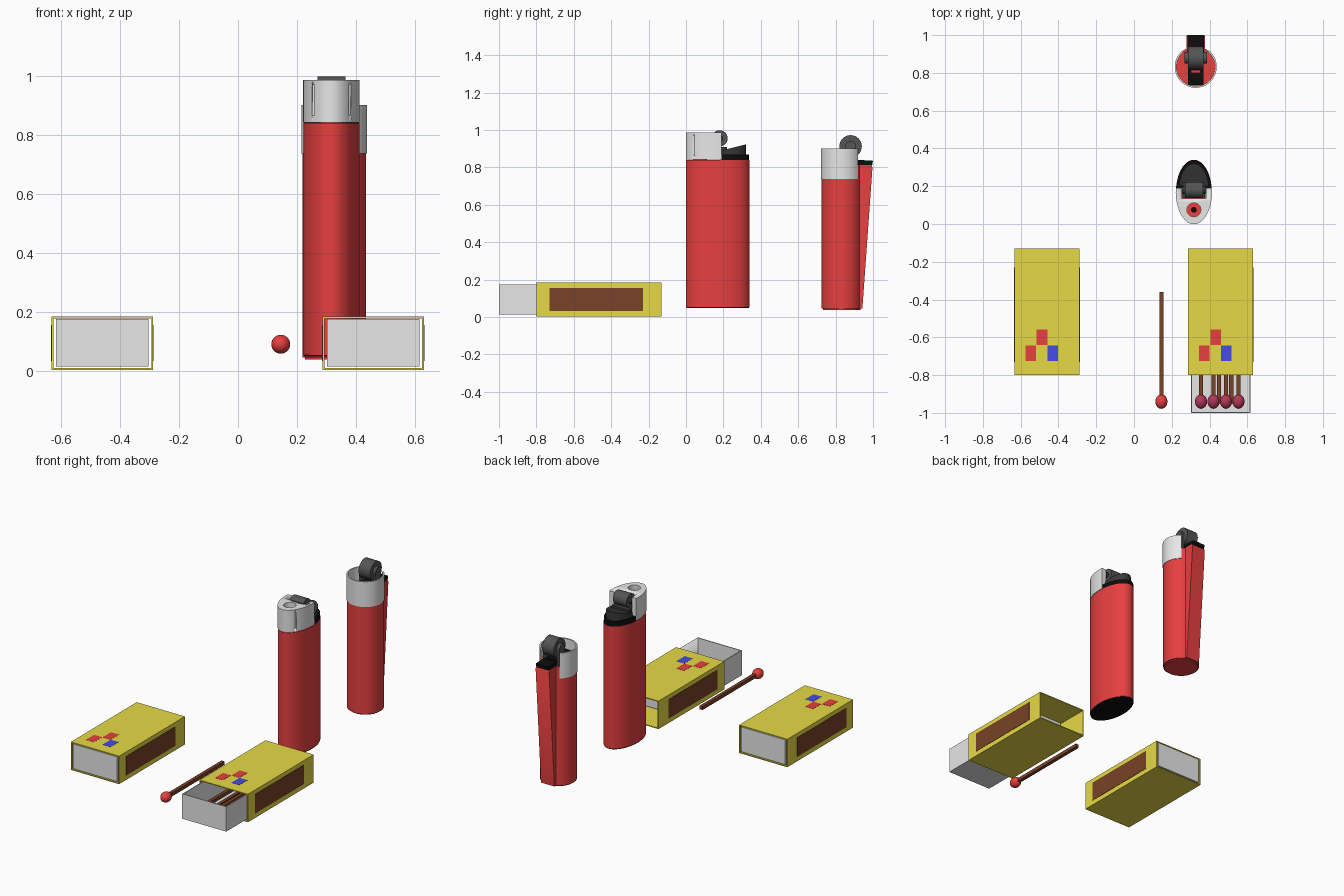
import bpy, bmesh, math
from mathutils import Vector

cube = bpy.data.objects.get("Cube")
if cube:
    bpy.data.objects.remove(cube, do_unlink=True)


def material(name, *rgb):
    m = bpy.data.materials.new(name)
    m.use_nodes = True
    m.diffuse_color = (*rgb, 1)
    m.node_tree.nodes["Principled BSDF"].inputs["Base Color"].default_value = (*rgb, 1)
    return m


RED = material("red", 0.8, 0.05, 0.05)
YELLOW = material("yellow", 0.8, 0.7, 0.06)
BLUE = material("blue", 0.06, 0.07, 0.8)
BROWN = material("brown", 0.19, 0.055, 0.02)
WHITE = material("light grey", 0.8, 0.8, 0.8)
STEEL = material("dark grey", 0.09, 0.09, 0.09)
CHARCOAL = material("charcoal", 0.04, 0.04, 0.04)
BLACK = material("black", 0.004, 0.004, 0.004)
MAROON = material("maroon", 0.45, 0.04, 0.1)


def finish(name, bm, mat, smooth=True):
    bmesh.ops.recalc_face_normals(bm, faces=bm.faces)
    mesh = bpy.data.meshes.new(name)
    bm.to_mesh(mesh)
    bm.free()
    mesh.materials.append(mat)
    ob = bpy.data.objects.new(name, mesh)
    bpy.context.collection.objects.link(ob)
    if smooth:
        bpy.ops.object.select_all(action='DESELECT')
        ob.select_set(True)
        bpy.context.view_layer.objects.active = ob
        bpy.ops.object.shade_smooth_by_angle(angle=math.radians(35))
    return ob


def prism(name, pts, lo, hi, mat, axis='z', tilt=None):
    """Extrude a 2D outline along z or x; tilt(y) lifts the top."""
    bm = bmesh.new()

    def ring(t, top):
        if axis == 'x':
            return [bm.verts.new((t, a, b)) for a, b in pts]
        return [bm.verts.new((a, b, t + (tilt(b) if tilt and top else 0))) for a, b in pts]
    low, high = ring(lo, False), ring(hi, True)
    bm.faces.new(low)
    bm.faces.new(high)
    for i in range(len(pts)):
        j = (i + 1) % len(pts)
        bm.faces.new((low[i], low[j], high[j], high[i]))
    return finish(name, bm, mat)


def box(name, x, y, z, mat):
    outline = [(x[0], y[0]), (x[1], y[0]), (x[1], y[1]), (x[0], y[1])]
    return prism(name, outline, z[0], z[1], mat)


def arc(cx, cy, rx, ry, a0=0, a1=360, n=48):
    full = abs(a1 - a0) == 360
    steps = n if full else n + 1
    angles = [math.radians(a0 + (a1 - a0) * i / n) for i in range(steps)]
    return [(cx + rx * math.cos(a), cy + ry * math.sin(a)) for a in angles]


def cut(target, cutter):
    mod = target.modifiers.new("cut", 'BOOLEAN')
    mod.operation, mod.object, mod.solver = 'DIFFERENCE', cutter, 'EXACT'
    bpy.context.view_layer.objects.active = target
    bpy.ops.object.modifier_apply(modifier=mod.name)
    bpy.data.objects.remove(cutter, do_unlink=True)


def match(name, x, z, head_mat, head_y=-0.94, tail_y=-0.36):
    r = 0.011
    box(name + "_stick", (x - r, x + r), sorted((head_y, tail_y)), (z - r, z + r), BROWN)
    bm = bmesh.new()
    bmesh.ops.create_uvsphere(bm, u_segments=24, v_segments=14, radius=0.032)
    bmesh.ops.scale(bm, vec=Vector((1, 1.2, 1)), verts=bm.verts)
    bmesh.ops.translate(bm, vec=Vector((x, head_y, z)), verts=bm.verts)
    finish(name + "_head", bm, head_mat)


def matchbox(name, cx, slide):
    hw, y0, y1, z0, z1, t = 0.172, -0.8, -0.13, 0.002, 0.183, 0.006
    # Sleeve of four card walls
    for part, z in (("bottom", (z0, z0 + t)), ("top", (z1 - t, z1))):
        box(f"{name}_sleeve_{part}", (cx - hw, cx + hw), (y0, y1), z, YELLOW)
    for part, s in (("left", 1), ("right", -1)):
        xs = sorted((cx + s * hw, cx + s * (hw - t)))
        box(f"{name}_sleeve_{part}", xs, (y0, y1), (z0 + t, z1 - t), YELLOW)
        xs = sorted((cx + s * hw, cx + s * (hw + 0.002)))
        box(f"{name}_striker_{part}", xs, (-0.73, -0.23), (0.032, 0.155), BROWN)
    # Printed squares on the lid
    for i, (dx, y, mat) in enumerate(((-0.027, -0.6, RED), (-0.087, -0.685, RED), (0.03, -0.685, BLUE))):
        box(f"{name}_square_{i + 1}", (cx + dx - 0.028, cx + dx + 0.028),
            (y - 0.041, y + 0.041), (z1, z1 + 0.001), mat)
    # Sliding tray
    w, f, b, lo, hi = 0.157, y0 + slide, y1 + slide, 0.014, 0.174
    tray = box(name + "_tray", (cx - w, cx + w), (f, b), (lo, hi), WHITE)
    cut(tray, box("tray_cutter", (cx - w + t, cx + w - t), (f + t, b - t), (lo + t, hi + t), WHITE))


matchbox("closed_matchbox", -0.46, 0)
matchbox("open_matchbox", 0.459, -0.2)

# Matches
match("loose_match", 0.145, 0.089, RED)
for i in range(4):
    match(f"tray_match_{i + 1}", 0.355 + 0.066 * i, 0.054, MAROON)
for i, x in enumerate((0.45, 0.515)):
    match(f"reversed_match_{i + 1}", x, 0.054, MAROON, -0.38, -0.95)

# Oval lighter
X, Y = 0.317, 0.17
prism("oval_lighter_base", arc(X, Y, 0.093, 0.168), 0.047, 0.053, BLACK)
prism("oval_lighter_body", arc(X, Y, 0.095, 0.17), 0.053, 0.839, RED)
prism("oval_lighter_collar", arc(X, Y, 0.093, 0.168, 5, 175), 0.839, 0.868, BLACK)
hood = prism("oval_lighter_hood", arc(X, Y, 0.096, 0.171, 173, 367), 0.842, 0.985, WHITE)
cut(hood, box("notch_cutter", (X - 0.064, X + 0.064), (0.135, 0.3), (0.8, 1.1), WHITE))
cut(hood, prism("flame_cutter", arc(X, 0.075, 0.037, 0.037, n=24), 0.8, 1.1, WHITE))
for s in (-1, 1):
    x = X + s * 0.062
    cut(hood, box("slot_cutter", (x - 0.003, x + 0.003), (-0.05, 0.055), (0.865, 0.97), WHITE))
prism("oval_lighter_flame_floor", arc(X, 0.075, 0.037, 0.037, n=24), 0.839, 0.85, RED)
prism("oval_lighter_nozzle", arc(X, 0.075, 0.015, 0.015, n=16), 0.85, 0.9, BLACK)
box("oval_lighter_wheel_block", (X - 0.06, X + 0.06), (0.14, 0.22), (0.842, 0.91), CHARCOAL)
prism("oval_lighter_wheel", arc(0.18, 0.955, 0.043, 0.043, n=28), X - 0.048, X + 0.048, STEEL, 'x')
prism("oval_lighter_axle", arc(0.18, 0.955, 0.018, 0.018, n=16), X - 0.064, X + 0.064, CHARCOAL, 'x')
prism("oval_lighter_lever", arc(X, 0.19, 0.078, 0.13, 5, 175), 0.866, 0.89, CHARCOAL,
      tilt=lambda y: (y - 0.19) * 0.25)

# Round lighter
X, Y = 0.327, 0.832
prism("round_lighter_foot", arc(X, Y, 0.1, 0.1), 0.038, 0.046, RED)
prism("round_lighter_body", arc(X, Y, 0.108, 0.108), 0.044, 0.81, RED)
prism("round_lighter_spine", [(Y, 0.044), (0.943, 0.044), (0.997, 0.8), (0.99, 0.812), (Y, 0.812)],
      X - 0.048, X + 0.048, RED, 'x')
prism("round_lighter_hood", arc(X, Y, 0.111, 0.111, 128, 412) +
      arc(X, Y, 0.102, 0.102, 412, 128), 0.737, 0.9, WHITE)
prism("round_lighter_lever", [(0.9, 0.81), (0.995, 0.81), (1.0, 0.835), (0.92, 0.84)],
      X - 0.044, X + 0.044, BLACK, 'x')
box("round_lighter_valve_plate", (X - 0.042, X + 0.042), (0.735, 0.9), (0.81, 0.835), BLACK)
box("round_lighter_nozzle", (X - 0.025, X + 0.025), (0.8, 0.815), (0.835, 0.845), RED)
for s in (-1, 1):
    x = X + s * 0.05
    box(f"round_lighter_{'left' if s > 0 else 'right'}_bracket", (x - 0.007, x + 0.007),
        (0.85, 0.91), (0.81, 0.915), STEEL)
prism("round_lighter_wheel", arc(0.88, 0.912, 0.06, 0.06, n=32), X - 0.041, X + 0.041, STEEL, 'x')
prism("round_lighter_hub", arc(0.88, 0.912, 0.03, 0.03, n=20), X - 0.06, X + 0.06, STEEL, 'x')
